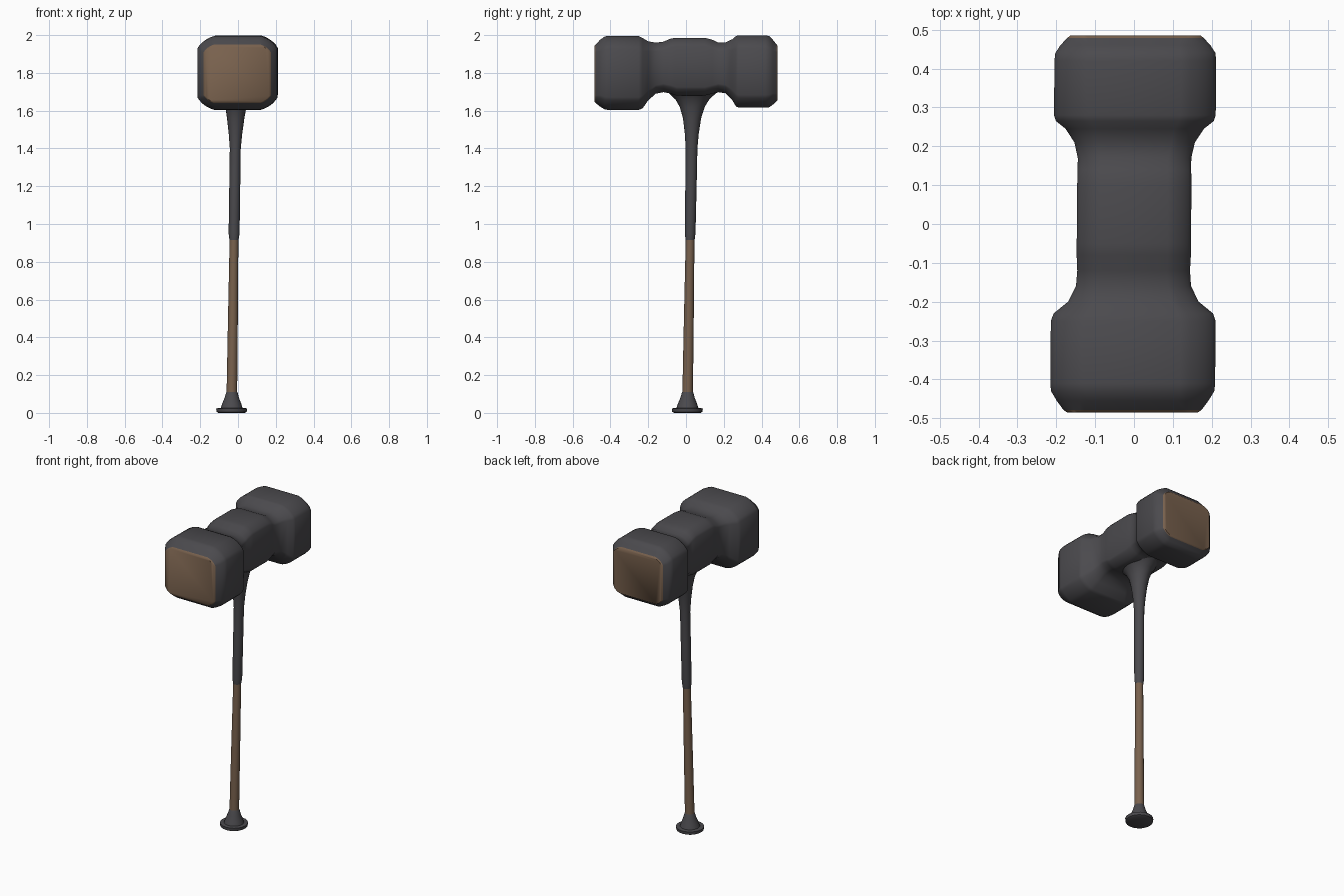
import bpy, bmesh
from math import sin, cos, pi

cube = bpy.data.objects.get("Cube")
if cube:
    bpy.data.objects.remove(cube, do_unlink=True)


def material(name, color):
    mat = bpy.data.materials.new(name)
    mat.use_nodes = True
    mat.diffuse_color = color
    mat.node_tree.nodes["Principled BSDF"].inputs["Base Color"].default_value = color
    return mat


steel = material("dark steel", (0.07, 0.068, 0.075, 1))
tan = material("worn brown", (0.19, 0.12, 0.075, 1))


def loft(name, rings, mats, rule, angle):
    """Skin a closed, capped surface over rings of points; rule picks each face's colour."""
    bm = bmesh.new()
    loops = [[bm.verts.new(p) for p in ring] for ring in rings]
    for a, b in zip(loops, loops[1:]):
        for i in range(len(a)):
            j = (i + 1) % len(a)
            bm.faces.new((a[i], a[j], b[j], b[i]))
    bm.faces.new(loops[0])
    bm.faces.new(loops[-1])
    bmesh.ops.recalc_face_normals(bm, faces=bm.faces)
    for face in bm.faces:
        face.material_index = rule(face.calc_center_median())
    mesh = bpy.data.meshes.new(name)
    bm.to_mesh(mesh)
    bm.free()
    for mat in mats:
        mesh.materials.append(mat)
    obj = bpy.data.objects.new(name, mesh)
    bpy.context.collection.objects.link(obj)
    bpy.ops.object.select_all(action="DESELECT")
    bpy.context.view_layer.objects.active = obj
    obj.select_set(True)
    bpy.ops.object.shade_smooth_by_angle(angle=angle)
    return obj


def block_ring(y, half, low, high, cut, steps=5):
    """Rectangle across y whose corners are midway between a chamfer and a round."""
    mid, tall, lean = (low + high) / 2, (high - low) / 2, 0.008 * y
    cz = cut * 0.75
    ring = []
    for k, (sx, sz) in enumerate(((1, 1), (-1, 1), (-1, -1), (1, -1))):
        for s in range(steps + 1):
            t = s / steps if k % 2 == 0 else 1 - s / steps
            u = 0.5 * (t + 1 - cos(t * pi / 2))
            v = 0.5 * (1 - t + 1 - sin(t * pi / 2))
            ring.append((lean + sx * (half - cut * u), y, mid + sz * (tall - cz * v)))
    return ring


# Hammer head: y, half width, underside, top, corner size
head = [
    (-0.485, 0.168, 1.648, 1.942, 0.04),
    (-0.478, 0.178, 1.64, 1.95, 0.055),
    (-0.455, 0.195, 1.622, 1.975, 0.08),
    (-0.43, 0.21, 1.606, 1.993, 0.09),
    (-0.41, 0.212, 1.604, 1.996, 0.09),
    (-0.25, 0.212, 1.604, 1.994, 0.09),
    (-0.23, 0.205, 1.612, 1.985, 0.09),
    (-0.2, 0.168, 1.655, 1.967, 0.07),
    (-0.16, 0.148, 1.69, 1.96, 0.06),
    (-0.12, 0.145, 1.698, 1.965, 0.06),
    (-0.08, 0.147, 1.69, 1.982, 0.06),
    (-0.05, 0.147, 1.68, 1.986, 0.06),
    (0.1, 0.147, 1.68, 1.986, 0.06),
    (0.14, 0.146, 1.69, 1.975, 0.06),
    (0.17, 0.146, 1.698, 1.961, 0.06),
    (0.21, 0.155, 1.692, 1.962, 0.06),
    (0.245, 0.178, 1.655, 1.978, 0.075),
    (0.265, 0.203, 1.622, 1.995, 0.09),
    (0.28, 0.208, 1.616, 1.999, 0.09),
    (0.42, 0.208, 1.616, 1.999, 0.09),
    (0.44, 0.206, 1.618, 1.995, 0.09),
    (0.46, 0.193, 1.632, 1.975, 0.08),
    (0.478, 0.176, 1.65, 1.952, 0.055),
    (0.485, 0.168, 1.656, 1.944, 0.04),
]
loft("hammer_head", [block_ring(*row) for row in head], (steel, tan),
     lambda c: int(abs(c.y) > 0.48), 0.9)


def shaft_ring(z, rx, ry, sides=20):
    """Ellipse around the slightly leaning shaft axis."""
    cx, cy = -0.034 + 0.014 * z, 0.007 + 0.016 * z
    return [(cx + rx * cos(2 * pi * i / sides), cy + ry * sin(2 * pi * i / sides), z)
            for i in range(sides)]


# Pommel with a thin flange
pommel = [(0, 0.07), (0.006, 0.08), (0.024, 0.082), (0.026, 0.058), (0.05, 0.05),
          (0.08, 0.038), (0.105, 0.031), (0.115, 0.026)]
loft("pommel", [shaft_ring(z, r, r) for z, r in pommel], (steel,), lambda c: 0, 0.6)

# Bare grip
grip = [(0.1, 0.028), (0.5, 0.026), (0.94, 0.023)]
loft("grip", [shaft_ring(z, r, r) for z, r in grip], (tan,), lambda c: 0, 0.6)

# Upper shaft flaring into the head: height, half width, half depth
upper = [(0.915, 0.024, 0.024), (0.95, 0.029, 0.028), (1.2, 0.029, 0.03),
         (1.4, 0.029, 0.031), (1.48, 0.036, 0.037), (1.56, 0.046, 0.048),
         (1.62, 0.056, 0.066), (1.66, 0.07, 0.09), (1.69, 0.09, 0.122),
         (1.72, 0.12, 0.165)]
loft("upper_shaft", [shaft_ring(*row) for row in upper], (steel,), lambda c: 0, 0.6)
